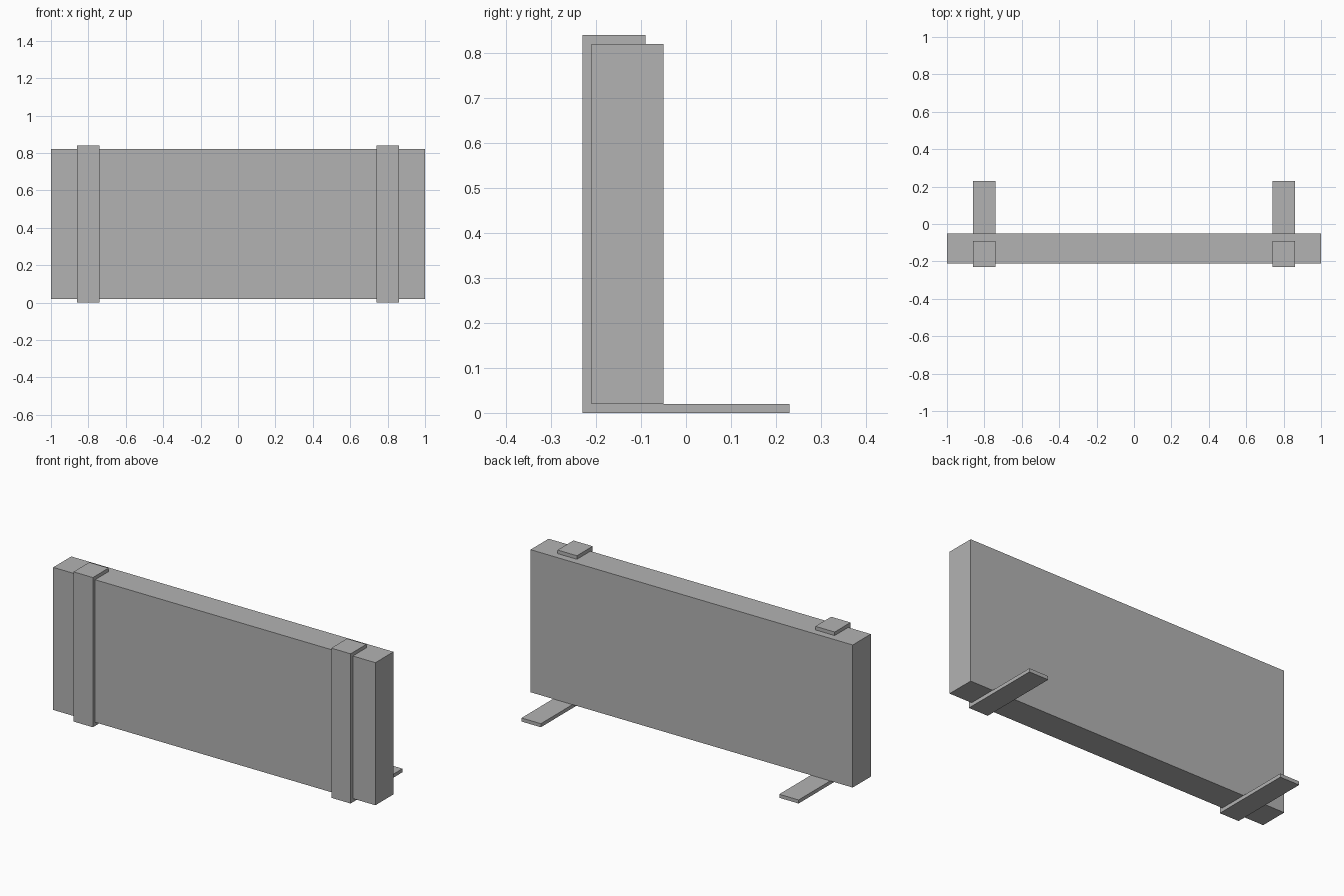
import bpy
import bmesh

cube = bpy.data.objects.get("Cube")
if cube:
    bpy.data.objects.remove(cube, do_unlink=True)

grey = bpy.data.materials.new("neutral_grey")
grey.use_nodes = True
colour = (0.45, 0.45, 0.45, 1)
grey.diffuse_color = colour
grey.node_tree.nodes["Principled BSDF"].inputs["Base Color"].default_value = colour


def extrude_profile(name, profile, x_min, x_max):
    """Extrude a closed (y, z) outline along x."""
    bm = bmesh.new()
    face = bm.faces.new([bm.verts.new((x_min, y, z)) for y, z in profile])
    result = bmesh.ops.extrude_face_region(bm, geom=[face])
    moved = [v for v in result["geom"] if isinstance(v, bmesh.types.BMVert)]
    bmesh.ops.translate(bm, verts=moved, vec=(x_max - x_min, 0, 0))
    bmesh.ops.recalc_face_normals(bm, faces=bm.faces)
    mesh = bpy.data.meshes.new(name)
    bm.to_mesh(mesh)
    bm.free()
    mesh.materials.append(grey)
    obj = bpy.data.objects.new(name, mesh)
    bpy.context.collection.objects.link(obj)
    return obj


# Upright slab
front, back, bottom, top = -0.21, -0.05, 0.02, 0.82
extrude_profile("panel", [(front, bottom), (back, bottom), (back, top), (front, top)], -1, 1)

# Bent flat-bar brackets: foot below, strap up the front, hook over the top
t = 0.02
foot_end, hook_end = 0.23, -0.09
bracket = [(front - t, 0), (foot_end, 0), (foot_end, bottom), (front, bottom),
           (front, top), (hook_end, top), (hook_end, top + t), (front - t, top + t)]
for side, x in (("right", -0.8), ("left", 0.8)):
    extrude_profile(side + "_bracket", bracket, x - 0.06, x + 0.06)
